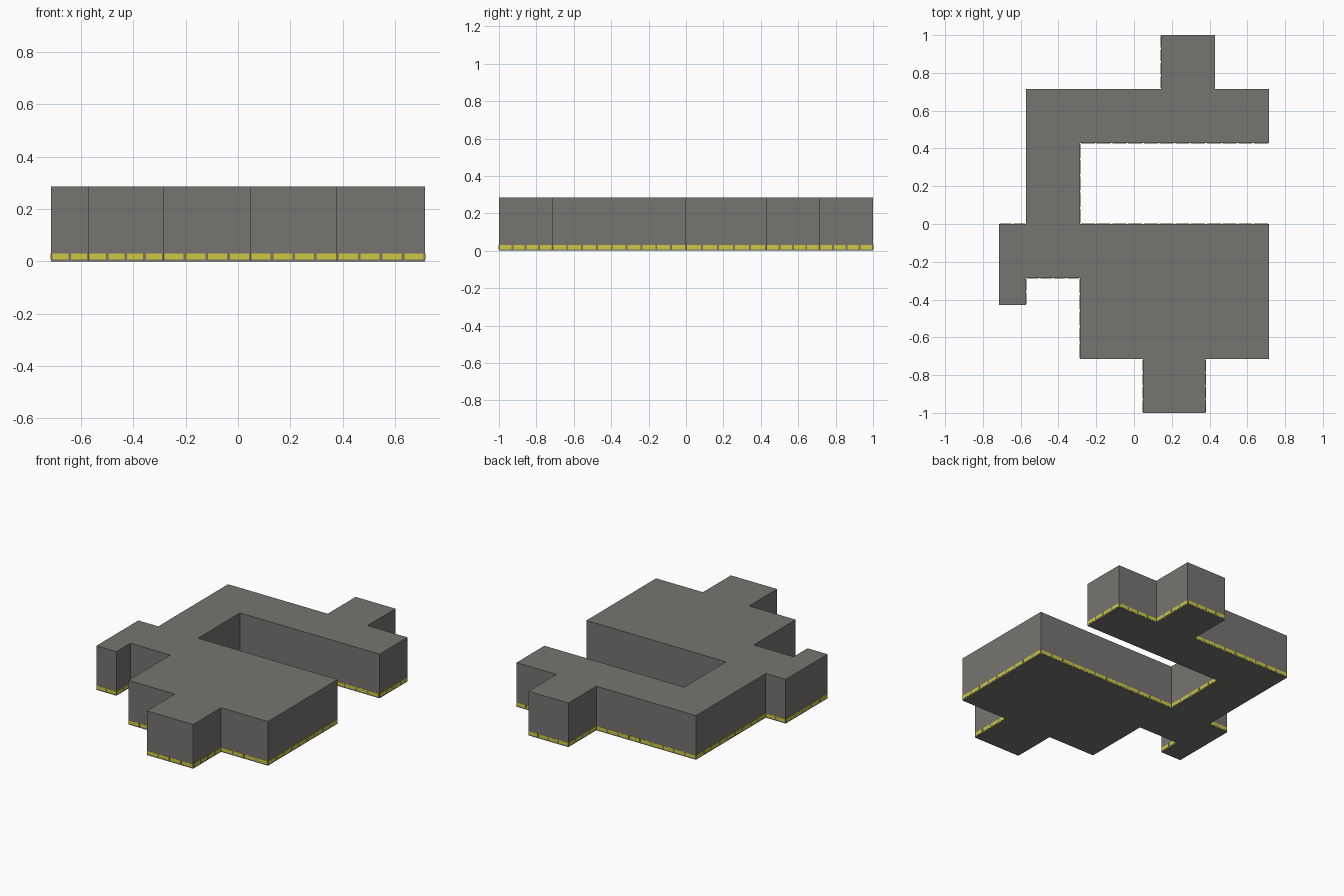
import bpy, bmesh
from mathutils import Vector

if "Cube" in bpy.data.objects:
    bpy.data.objects.remove(bpy.data.objects["Cube"])

U = 1 / 7          # plan module
H = 2 * U          # wall height


def material(name, rgb):
    m = bpy.data.materials.new(name)
    m.diffuse_color = (*rgb, 1)
    m.use_nodes = True
    m.node_tree.nodes["Principled BSDF"].inputs["Base Color"].default_value = m.diffuse_color
    return m


def finish(name, bm, mat):
    bmesh.ops.recalc_face_normals(bm, faces=bm.faces)
    me = bpy.data.meshes.new(name)
    bm.to_mesh(me)
    bm.free()
    me.materials.append(mat)
    ob = bpy.data.objects.new(name, me)
    bpy.context.collection.objects.link(ob)
    return ob


grey = material("warm grey", (0.18, 0.177, 0.165))
yellow = material("trim yellow", (0.62, 0.58, 0.05))

# Floor plan outline, clockwise, in plan modules
plan = [(1, 7), (3, 7), (3, 5), (5, 5), (5, 3), (-2, 3), (-2, 0), (5, 0),
        (5, -5), (2.65, -5), (2.65, -7), (0.33, -7), (0.33, -5), (-2, -5),
        (-2, -2), (-4, -2), (-4, -3), (-5, -3), (-5, 0), (-4, 0), (-4, 5), (1, 5)]
pts = [Vector((x * U, y * U, 0)) for x, y in plan]

# Building block: extruded plan
bm = bmesh.new()
base = bm.faces.new([bm.verts.new(p) for p in pts])
ext = bmesh.ops.extrude_face_region(bm, geom=[base], use_keep_orig=True)
for v in ext["geom"]:
    if isinstance(v, bmesh.types.BMVert):
        v.co.z = H
finish("building_block", bm, grey)

# Dashed yellow trim running round the foot of every wall
bm = bmesh.new()
for a, b in zip(pts, pts[1:] + pts[:1]):
    d = (b - a).normalized()
    out = Vector((-d.y, d.x, 0)) * 0.0015
    length = (b - a).length
    n = max(1, round(length / 0.08))
    step = length / n
    for i in range(n):
        s = a + d * (i * step + 0.005) + out
        e = a + d * ((i + 1) * step - 0.005) + out
        quad = [(s, 0.008), (e, 0.008), (e, 0.03), (s, 0.03)]
        outer = [bm.verts.new((p.x, p.y, z)) for p, z in quad]
        inner = [bm.verts.new((p.x - out.x, p.y - out.y, z)) for p, z in quad]
        bm.faces.new(outer)
        for k in range(4):
            j = (k + 1) % 4
            bm.faces.new((outer[k], inner[k], inner[j], outer[j]))
        bm.faces.new(inner[::-1])
finish("foot_trim", bm, yellow)
